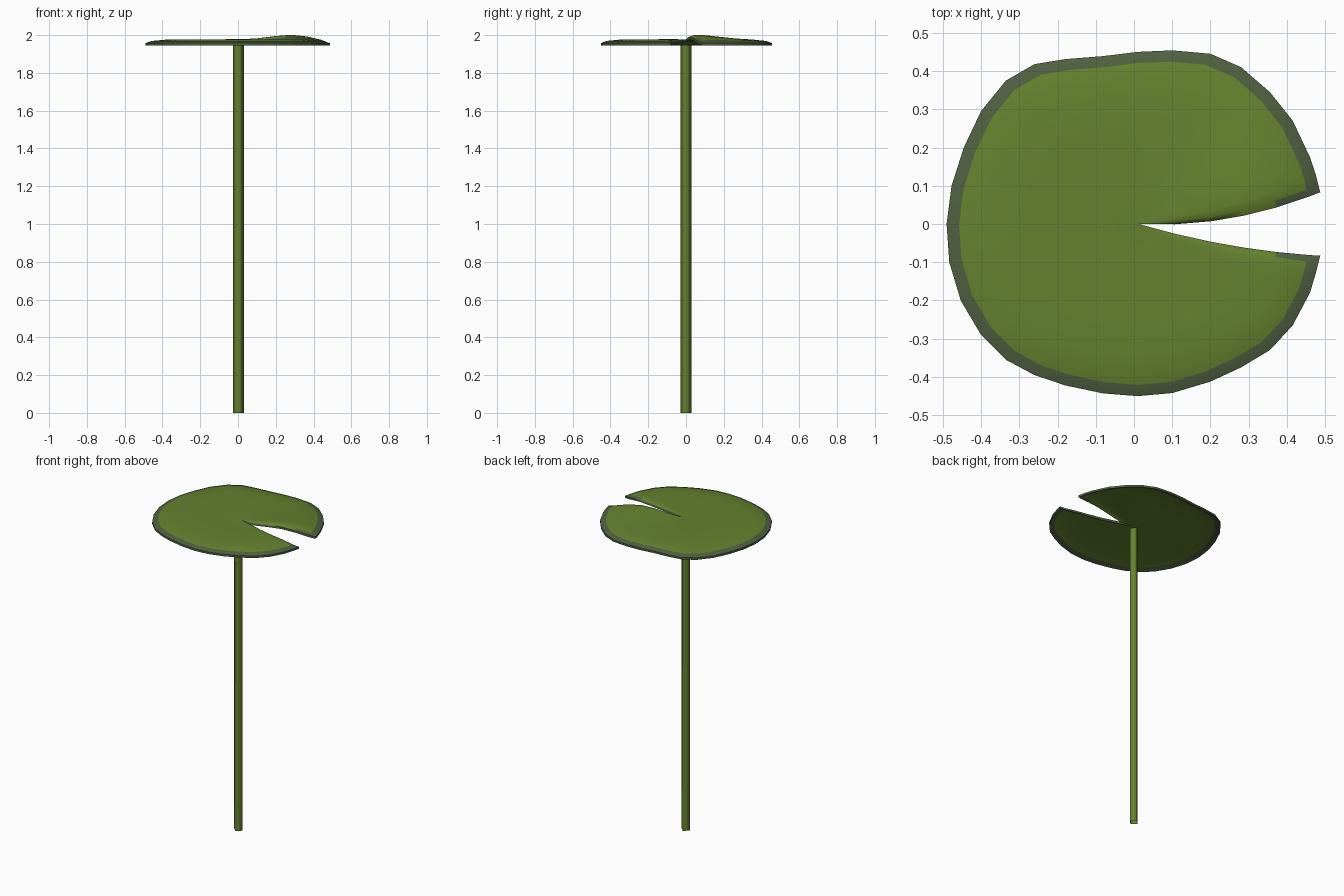
import bpy, bmesh, math

if "Cube" in bpy.data.objects:
    bpy.data.objects.remove(bpy.data.objects["Cube"])


def material(name, rgb):
    m = bpy.data.materials.new(name)
    m.diffuse_color = (*rgb, 1)
    m.use_nodes = True
    m.node_tree.nodes["Principled BSDF"].inputs["Base Color"].default_value = m.diffuse_color
    return m


green = material("leaf green", (0.13, 0.225, 0.028))
rim = material("grey green rim", (0.08, 0.118, 0.052))


def finish(bm, name, mats, angle):
    me = bpy.data.meshes.new(name)
    bm.to_mesh(me)
    bm.free()
    for m in mats:
        me.materials.append(m)
    ob = bpy.data.objects.new(name, me)
    bpy.context.collection.objects.link(ob)
    bpy.ops.object.select_all(action='DESELECT')
    bpy.context.view_layer.objects.active = ob
    ob.select_set(True)
    bpy.ops.object.shade_smooth_by_angle(angle=math.radians(angle))
    return ob


# Leaf outline, running from one notch tip round to the other
OUTLINE = [(.487, .083), (.482, .102), (.475, .13), (.46, .175), (.415, .27),
           (.355, .345), (.28, .41), (.20, .445), (.10, .454), (.01, .45),
           (-.08, .439), (-.18, .431), (-.26, .418), (-.335, .375), (-.40, .295),
           (-.445, .20), (-.477, .10), (-.49, 0), (-.483, -.10),
           (-.453, -.20), (-.40, -.29), (-.335, -.355), (-.26, -.395),
           (-.18, -.422), (-.08, -.443), (.01, -.45), (.10, -.442),
           (.20, -.412), (.28, -.375), (.355, -.33), (.415, -.265),
           (.46, -.18), (.475, -.13), (.482, -.102), (.487, -.083)]
LAST = len(OUTLINE) - 1
TIP = (.012, 0)
RINGS = [(.2, 1.978), (.4, 1.978), (.58, 1.978), (.76, 1.977), (.935, 1.969), (1, 1.958)]
THICK = .013


def bump(x, y):
    # raised flap on one side of the notch
    if y < 0 and x > 0:
        return 0
    return .024 * math.exp(-((x - .28) / .14) ** 2 - ((y - .05) / .17) ** 2)


def leaf_point(i, t, z):
    ox, oy = OUTLINE[i]
    x, y = TIP[0] + t * (ox - TIP[0]), t * oy
    # curve the two edges of the notch
    bow = .027 * max(0, 1 - i / 6) + .014 * max(0, 1 - (LAST - i) / 6)
    y -= bow * 4 * t * (1 - t)
    # lift the flap, then roll the notch edge down slightly
    z += bump(x, y) * (1 if t < .99 else .3)
    roll = {0: .011, 1: .003}.get(min(i, LAST - i), 0) * min(1, t / .5)
    return x, y, max(1.958, z - roll)


# Leaf: thin domed shell, top and underside joined by a wall
bm = bmesh.new()


def surface(drop):
    centre = bm.verts.new((*TIP, 1.978 - drop))
    spokes = []
    for i in range(len(OUTLINE)):
        row = [centre]
        for t, z in RINGS:
            x, y, z = leaf_point(i, t, z)
            row.append(bm.verts.new((x, y, z - drop)))
        spokes.append(row)
    for i, (a, b) in enumerate(zip(spokes, spokes[1:])):
        bm.faces.new((a[0], a[1], b[1]))
        for k in range(1, len(RINGS)):
            f = bm.faces.new((a[k], a[k + 1], b[k + 1], b[k]))
            corner = i in (0, LAST - 1) and k == len(RINGS) - 2
            f.material_index = int(corner or k == len(RINGS) - 1)
    # open border: notch edge, outer edge, notch edge
    return spokes[0] + [s[-1] for s in spokes[1:]] + spokes[-1][-2:0:-1]


upper, lower = surface(0), surface(THICK)
for k in range(len(upper)):
    j = (k + 1) % len(upper)
    f = bm.faces.new((upper[k], upper[j], lower[j], lower[k]))
    f.material_index = 1
bmesh.ops.recalc_face_normals(bm, faces=bm.faces[:])
finish(bm, "lily_leaf", [green, rim], 60)

# Stem: open four-sided tube with its corners on the axes
bm = bmesh.new()
loops = [[bm.verts.new((.002 + .029 * math.cos(a * math.pi / 2), .029 * math.sin(a * math.pi / 2), z))
          for a in range(4)] for z in (0, 1.947)]
for a in range(4):
    b = (a + 1) % 4
    bm.faces.new((loops[0][a], loops[0][b], loops[1][b], loops[1][a]))
finish(bm, "stem", [green], 100)
